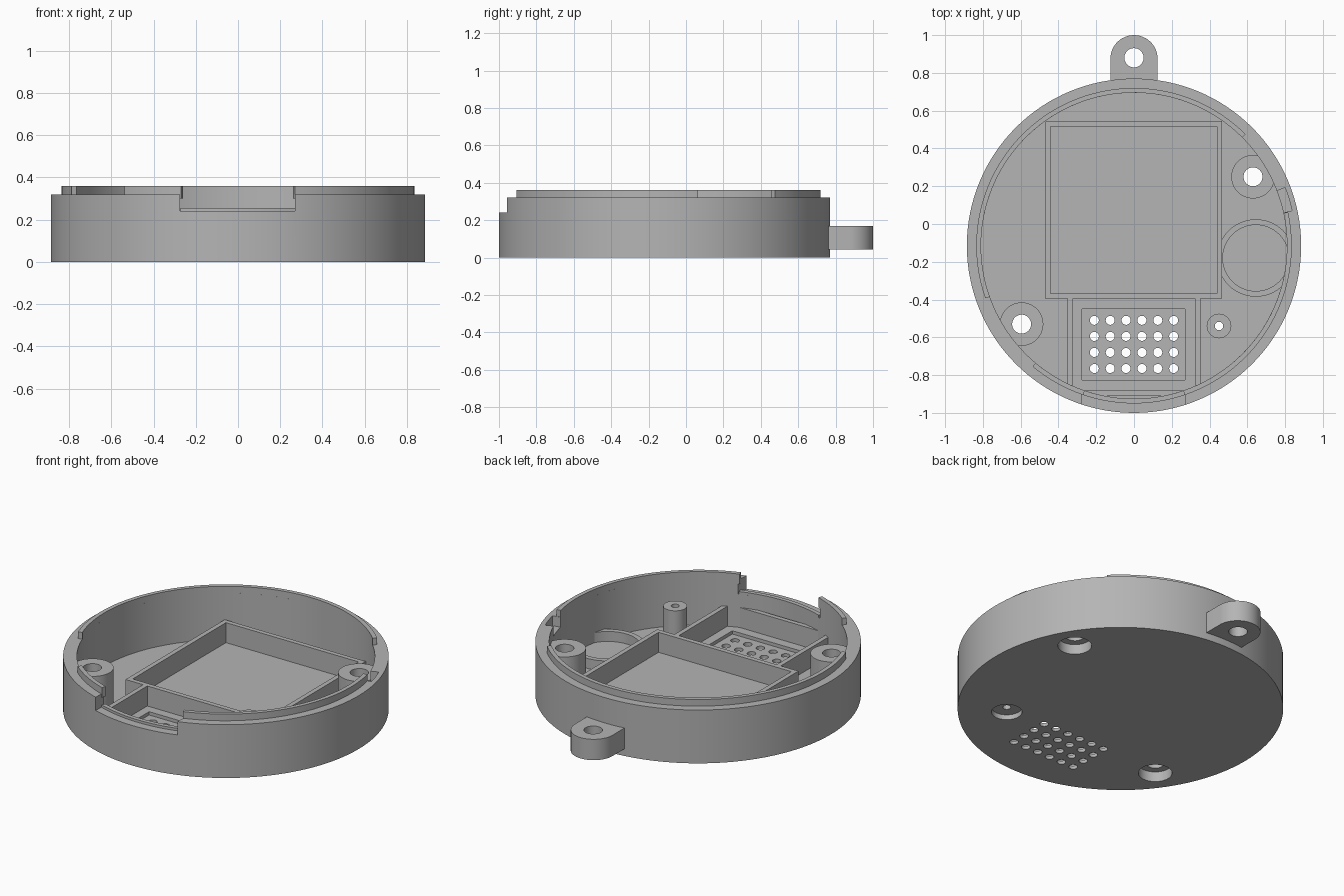
import bpy, bmesh, math
from mathutils import Matrix, Vector

cube = bpy.data.objects.get("Cube")
if cube:
    bpy.data.objects.remove(cube)

CY = -0.115          # case centre in y
R_OUT, R_LIP, R_IN = 0.885, 0.835, 0.81
FLOOR, RIM, LIP_TOP, BOX_TOP, BOSS_TOP = 0.04, 0.32, 0.36, 0.16, 0.25

grey = bpy.data.materials.new("plain grey")
grey.use_nodes = True
colour = (0.46, 0.46, 0.46, 1)
grey.diffuse_color = colour
grey.node_tree.nodes["Principled BSDF"].inputs["Base Color"].default_value = colour


def finish(name, bm):
    """Turn a bmesh into a smooth-by-angle grey object."""
    bmesh.ops.remove_doubles(bm, verts=bm.verts, dist=1e-5)
    bmesh.ops.recalc_face_normals(bm, faces=bm.faces)
    mesh = bpy.data.meshes.new(name)
    bm.to_mesh(mesh)
    bm.free()
    mesh.materials.append(grey)
    ob = bpy.data.objects.new(name, mesh)
    bpy.context.collection.objects.link(ob)
    smooth(ob)
    return ob


def activate(ob):
    bpy.ops.object.select_all(action='DESELECT')
    ob.select_set(True)
    bpy.context.view_layer.objects.active = ob


def smooth(ob):
    activate(ob)
    bpy.ops.object.shade_smooth_by_angle(angle=math.radians(30))


def sweep(bm, profile, cx, cy, a0=0, a1=360, seg=96):
    """Revolve a closed (radius, z) profile about a vertical axis, fully or in part."""
    full = a1 - a0 >= 360
    loops = []
    for i in range(seg if full else seg + 1):
        a = math.radians(a0 + (a1 - a0) * i / seg)
        loops.append([bm.verts.new((cx + r * math.cos(a), cy + r * math.sin(a), z))
                      for r, z in profile])
    pairs = list(zip(loops, loops[1:])) + ([(loops[-1], loops[0])] if full else [])
    n = len(profile)
    for p, q in pairs:
        for j in range(n):
            k = (j + 1) % n
            if profile[j][0] == 0 and profile[k][0] == 0:
                continue
            bm.faces.new((p[j], q[j], q[k], p[k]))
    if not full:
        bm.faces.new(loops[0])
        bm.faces.new(loops[-1])
    bmesh.ops.remove_doubles(bm, verts=bm.verts, dist=1e-6)
    bmesh.ops.dissolve_degenerate(bm, edges=bm.edges, dist=1e-6)


def band(r0, r1, z0, z1):
    return [(r0, z0), (r1, z0), (r1, z1), (r0, z1)]


def cylinder(bm, x, y, r, z0, z1, seg=32):
    bmesh.ops.create_cone(bm, cap_ends=True, segments=seg, radius1=r, radius2=r, depth=z1 - z0,
                          matrix=Matrix.Translation((x, y, (z0 + z1) / 2)))


def box(bm, x0, x1, y0, y1, z0, z1):
    centre = Vector((x0 + x1, y0 + y1, z0 + z1)) / 2
    bmesh.ops.create_cube(bm, size=1, matrix=Matrix.Translation(centre)
                          @ Matrix.Diagonal((x1 - x0, y1 - y0, z1 - z0, 1)))


def cut(ob, bm):
    """Subtract a bmesh from an object and discard the cutter."""
    cutter = finish("cutter", bm)
    cutter.hide_render = True
    mod = ob.modifiers.new("cut", 'BOOLEAN')
    mod.operation, mod.solver, mod.object = 'DIFFERENCE', 'EXACT', cutter
    activate(ob)
    bpy.ops.object.modifier_apply(modifier=mod.name)
    bpy.data.objects.remove(cutter)
    smooth(ob)


def frame(name, x0, x1, y0, y1, t, z0, z1):
    """Rectangular wall of thickness t."""
    bm = bmesh.new()
    corners = [(x0, y0, 1, 1), (x1, y0, -1, 1), (x1, y1, -1, -1), (x0, y1, 1, -1)]
    loops = [[bm.verts.new((x + sx * d, y + sy * d, z)) for d, z in
              ((0, z0), (0, z1), (t, z1), (t, z0))] for x, y, sx, sy in corners]
    for i in range(4):
        p, q = loops[i], loops[(i + 1) % 4]
        for j in range(4):
            k = (j + 1) % 4
            bm.faces.new((p[j], q[j], q[k], p[k]))
    return finish(name, bm)


# Case: floor and outer wall in one turned piece
bm = bmesh.new()
sweep(bm, [(0, 0), (R_OUT, 0), (R_OUT, RIM), (R_IN, RIM), (R_IN, FLOOR), (0, FLOOR)], 0, CY, seg=128)
case = finish("case", bm)

# Front opening, speaker recess and clip slot
bm = bmesh.new()
box(bm, -0.275, 0.27, -1.1, -0.84, 0.24, 0.5)
box(bm, -0.275, 0.27, -0.825, -0.45, 0.02, 0.1)
sweep(bm, band(0.79, 0.857, 0.26, 0.5), 0, CY, 12.5, 21, 8)
cut(case, bm)

# Screw holes and speaker grille through the floor
BOSSES = {"left_screw_boss": (0.63, 0.25), "right_screw_boss": (-0.595, -0.53)}
POST = (0.45, -0.54)
bm = bmesh.new()
for x, y in BOSSES.values():
    cylinder(bm, x, y, 0.092, -0.1, 0.06, 48)
cylinder(bm, *POST, 0.083, -0.1, 0.1, 48)
for col in range(6):
    for row in range(4):
        cylinder(bm, -0.21 + 0.084 * col, -0.765 + 0.085 * row, 0.024, -0.1, 0.1, 20)
cut(case, bm)

# Raised lip, broken at the front opening and beside the two bosses
bm = bmesh.new()
for a0, a1, seg in ((45, 199.5, 56), (230, 251.2, 8), (288.8, 372.3, 30)):
    sweep(bm, band(R_IN, R_LIP, 0.3, LIP_TOP), 0, CY, a0, a1, seg)
finish("lip", bm)

# Low sill inside the opening
bm = bmesh.new()
sweep(bm, band(R_IN, R_LIP, 0.2, 0.255), 0, CY, 251, 289, 14)
finish("opening_sill", bm)

# Screw bosses, counterbored from below
for name, (x, y) in BOSSES.items():
    bm = bmesh.new()
    sweep(bm, [(0.092, 0.002), (0.092, 0.06), (0.05, 0.06), (0.05, BOSS_TOP),
               (0.115, BOSS_TOP), (0.115, 0.002)], x, y, seg=48)
    finish(name, bm)

# Thin post with a small hole
bm = bmesh.new()
sweep(bm, [(0.084, 0.03), (0.022, 0.03), (0.022, BOSS_TOP), (0.065, BOSS_TOP),
           (0.065, FLOOR), (0.084, FLOOR)], *POST, seg=40)
finish("small_post", bm)

# Compartments
frame("main_compartment", -0.47, 0.467, -0.395, 0.545, 0.028, 0.03, BOX_TOP)
frame("speaker_compartment", -0.353, 0.353, -0.91, -0.368, 0.028, 0.03, BOX_TOP)
bm = bmesh.new()
sweep(bm, band(0.175, 0.205, 0.03, 0.1), 0.645, -0.18, seg=64)
finish("round_compartment", bm)

# Hanging tab with a rounded end
bm = bmesh.new()
outline = [(-0.125, 0.72), (0.125, 0.72)]
outline += [(0.125 * math.cos(math.pi * i / 24), 0.875 + 0.125 * math.sin(math.pi * i / 24))
            for i in range(25)]
base = bm.faces.new([bm.verts.new((x, y, 0.043)) for x, y in outline])
top = bmesh.ops.extrude_face_region(bm, geom=[base])["geom"]
bmesh.ops.translate(bm, verts=[v for v in top if isinstance(v, bmesh.types.BMVert)], vec=(0, 0, 0.125))
tab = finish("hanging_tab", bm)
bm = bmesh.new()
cylinder(bm, 0, 0.88, 0.051, -0.1, 0.4)
cut(tab, bm)
